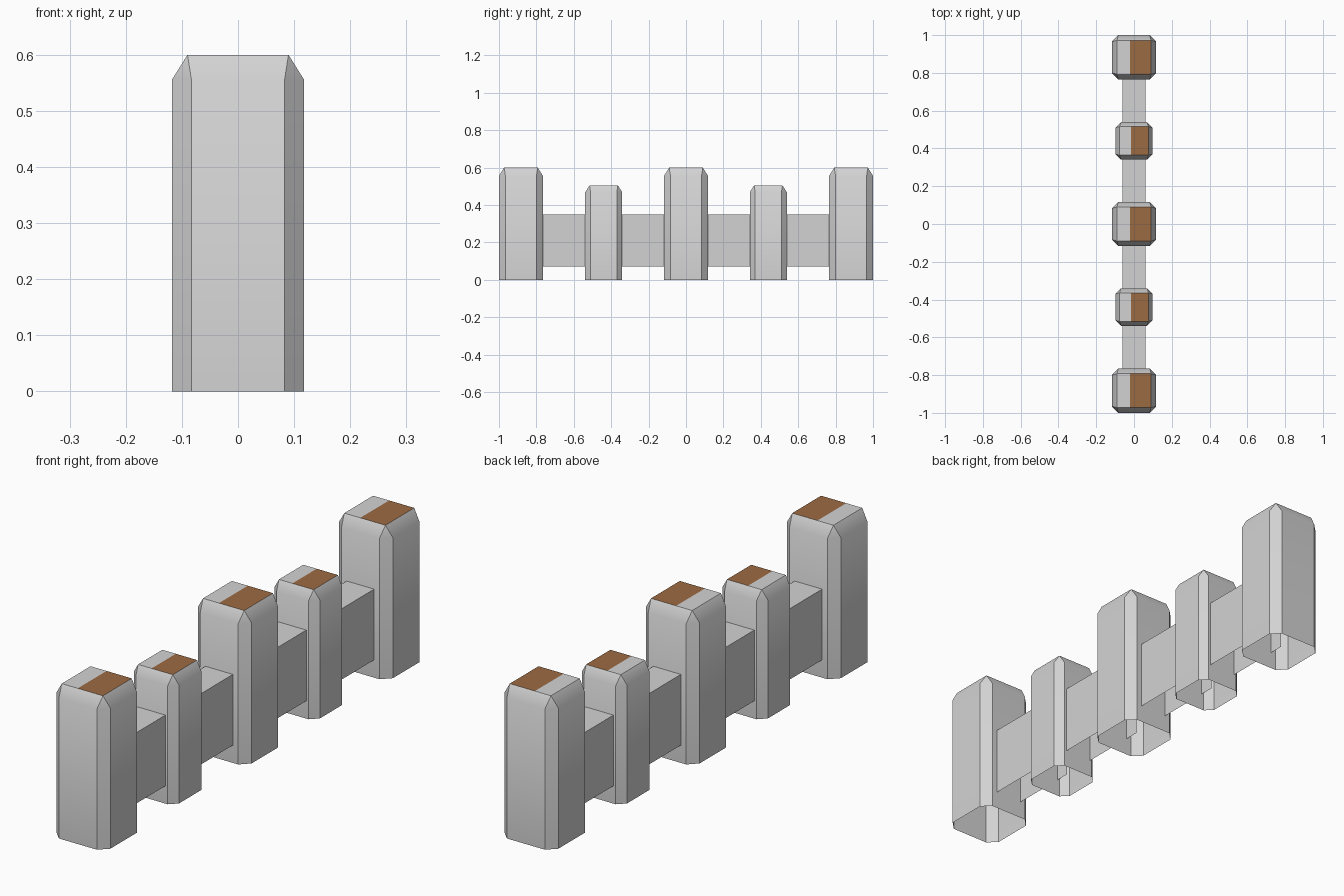
import bpy, bmesh

if "Cube" in bpy.data.objects:
    bpy.data.objects.remove(bpy.data.objects["Cube"])


def material(name, rgb):
    m = bpy.data.materials.new(name)
    m.diffuse_color = (*rgb, 1)
    m.use_nodes = True
    m.node_tree.nodes["Principled BSDF"].inputs["Base Color"].default_value = m.diffuse_color
    return m


STONE = material("pale grey", (0.65, 0.65, 0.65))
WOOD = material("brown", (0.33, 0.146, 0.056))


def finish(name, bm, mats, location):
    bmesh.ops.recalc_face_normals(bm, faces=bm.faces)
    # shells are open underneath: make sure they face outward
    top = max(bm.faces, key=lambda f: f.calc_center_median().z)
    if top.normal.z < 0:
        bmesh.ops.reverse_faces(bm, faces=bm.faces)
    me = bpy.data.meshes.new(name)
    bm.to_mesh(me)
    bm.free()
    for m in mats:
        me.materials.append(m)
    ob = bpy.data.objects.new(name, me)
    bpy.context.collection.objects.link(ob)
    ob.location = location
    return ob


def post(name, y, s):
    """Chamfered square post, open at the bottom, with a two-colour top."""
    half, flat, cap, split = 0.1175 * s, 0.083 * s, 0.09 * s, -0.02 * s
    height, shoulder = 0.6 * s, 0.556 * s
    bm = bmesh.new()
    octagon = [(half, -flat), (half, flat), (flat, half), (-flat, half),
               (-half, flat), (-half, -flat), (-flat, -half), (flat, -half)]
    low = [bm.verts.new((a, b, 0)) for a, b in octagon]
    mid = [bm.verts.new((a, b, shoulder)) for a, b in octagon]
    # walls
    for i in range(8):
        j = (i + 1) % 8
        bm.faces.new((low[i], low[j], mid[j], mid[i]))
    # top corners plus the colour split on the back and front edges
    br, bl, fl, fr, bs, fs = [bm.verts.new((a, b, height)) for a, b in
                              [(cap, cap), (-cap, cap), (-cap, -cap), (cap, -cap),
                               (split, cap), (split, -cap)]]
    # sloped shoulders
    bm.faces.new((mid[0], mid[1], br, fr))
    bm.faces.new((mid[2], mid[3], bl, bs, br))
    bm.faces.new((mid[4], mid[5], fl, bl))
    bm.faces.new((mid[6], mid[7], fr, fs, fl))
    # corner triangles
    for i, c in ((1, br), (3, bl), (5, fl), (7, fr)):
        bm.faces.new((mid[i], mid[(i + 1) % 8], c))
    # top faces
    bm.faces.new((bl, fl, fs, bs))
    bm.faces.new((bs, fs, fr, br)).material_index = 1
    ob = finish(name, bm, (STONE, WOOD), (0, y, 0))
    for f in ob.data.polygons:
        f.use_smooth = True
    ob.data.set_sharp_from_angle(angle=0.64)


def rail(name, y0, y1):
    """Rail between posts: two sides and a top, ends hidden in the posts."""
    bm = bmesh.new()
    profile = [(0.06, 0.07), (0.06, 0.35), (-0.06, 0.35), (-0.06, 0.07)]
    a, b = [[bm.verts.new((x, y, z)) for x, z in profile] for y in (y0, y1)]
    for i in range(3):
        bm.faces.new((a[i], a[i + 1], b[i + 1], b[i]))
    finish(name, bm, (STONE,), (0, 0, 0))


# alternating tall and short posts
centres = [-0.8825, -0.44, 0, 0.44, 0.8825]
scales = [1, 0.842, 1, 0.842, 1]
for i, (y, s) in enumerate(zip(centres, scales)):
    post(f"{'tall' if s == 1 else 'short'}_post_{i + 1}", y, s)

# rails reaching a little inside each post
for i in range(4):
    rail(f"rail_{i + 1}", centres[i] + 0.1175 * scales[i] - 0.06,
         centres[i + 1] - 0.1175 * scales[i + 1] + 0.06)
